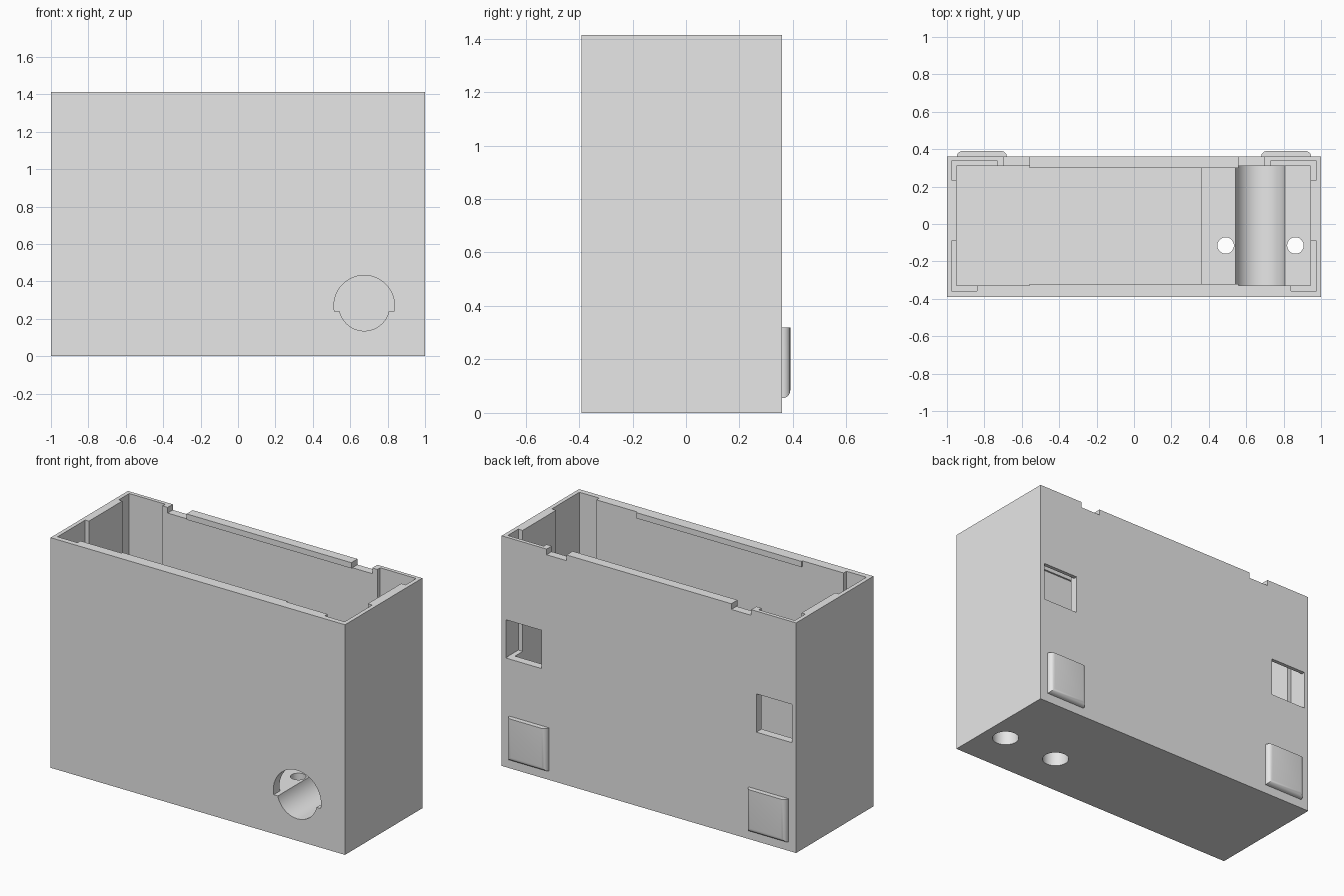
import bpy, bmesh, math
from mathutils import Matrix, Vector

if "Cube" in bpy.data.objects:
    bpy.data.objects.remove(bpy.data.objects["Cube"])

grey = bpy.data.materials.new("light_grey")
grey.diffuse_color = (0.8, 0.8, 0.8, 1)
grey.use_nodes = True
grey.node_tree.nodes["Principled BSDF"].inputs["Base Color"].default_value = grey.diffuse_color


def finish(name, bm):
    bmesh.ops.recalc_face_normals(bm, faces=bm.faces)
    me = bpy.data.meshes.new(name)
    bm.to_mesh(me)
    bm.free()
    me.materials.append(grey)
    ob = bpy.data.objects.new(name, me)
    bpy.context.collection.objects.link(ob)
    return ob


def box_bm(x, y, z):
    bm = bmesh.new()
    bmesh.ops.create_cube(bm, size=1)
    for v in bm.verts:
        v.co = Vector([r[0] if c < 0 else r[1] for c, r in zip(v.co, (x, y, z))])
    return bm


def box(name, x, y, z):
    return finish(name, box_bm(x, y, z))


def cylinder(name, radius, centre, length, axis="Z", sides=48):
    bm = bmesh.new()
    rot = Matrix.Rotation(math.pi / 2, 4, "X") if axis == "Y" else Matrix()
    bmesh.ops.create_cone(bm, cap_ends=True, segments=sides, radius1=radius, radius2=radius,
                          depth=length, matrix=Matrix.Translation(centre) @ rot)
    return finish(name, bm)


def boolean(target, tool, operation="DIFFERENCE"):
    mod = target.modifiers.new("cut", "BOOLEAN")
    mod.operation, mod.solver, mod.object = operation, "EXACT", tool
    bpy.context.view_layer.objects.active = target
    bpy.ops.object.modifier_apply(modifier=mod.name)
    bpy.data.objects.remove(tool)


def smooth(ob):
    bpy.ops.object.select_all(action="DESELECT")
    ob.select_set(True)
    bpy.context.view_layer.objects.active = ob
    bpy.ops.object.shade_smooth_by_angle(angle=math.radians(30))


H = 1.413
TX, TZ = 0.675, 0.27          # axis of the round channel
LEDGE = 0.24                  # top of the raised floor block

# Case: solid box hollowed out, leaving a raised block at the right end
case = box("case", (-1, 1), (-0.39, 0.36), (0, H))
boolean(case, box("cavity", (-0.95, 0.945), (-0.33, 0.31), (LEDGE, 2)))
boolean(case, box("deep_cavity", (-0.95, 0.36), (-0.33, 0.31), (0.055, 0.5)))

# Round channel in the block, running out through the front wall
boolean(case, cylinder("channel", 0.135, (TX, -0.095, TZ), 0.81, "Y"))

# Wider upper part of the front opening, squared off at ledge height
opening = cylinder("opening", 0.162, (TX, -0.4, TZ), 0.2, "Y")
boolean(opening, box("opening_limit", (0.4, 0.9), (-0.6, 0), (LEDGE, 0.6)), "INTERSECT")
boolean(case, opening)

# Screw holes with wide counterbores from below
for x in (0.49, 0.863):
    boolean(case, cylinder("screw_hole", 0.044, (x, -0.115, 0.2), 0.6))
    boolean(case, cylinder("counterbore", 0.075, (x, -0.115, 0), 0.28))

SLOT = 0.67                   # lower end of the corner slots and windows
for s in (-1, 1):
    def span(a, b):
        return tuple(sorted((s * a, s * b)))
    # L-shaped corner slots
    boolean(case, box("slot", span(0.73, 0.975), (0.235, 0.337), (SLOT, 2)))
    boolean(case, box("slot", span(0.84, 0.975), (-0.358, -0.09), (SLOT, 2)))
    # Rear latch windows
    boolean(case, box("window", span(0.73, 0.972), (0.25, 0.5), (SLOT, 0.905)))
    # Notches in the rear rim
    boolean(case, box("notch", span(0.56, 0.695), (0.25, 0.5), (H - 0.035, 2)))
smooth(case)

# Thin lips along the inside of the rim
box("rear_lip", (-0.56, 0.56), (0.30, 0.32), (H - 0.035, H))
box("front_lip", (-0.56, 0.56), (-0.34, -0.32), (H - 0.035, H))

# Rear pads, rounded on the sides and bottom
for s, name in ((-1, "left_pad"), (1, "right_pad")):
    bm = box_bm(tuple(sorted((s * 0.68, s * 0.947))), (0.35, 0.39), (0.055, 0.32))
    edges = [e for e in bm.edges if all(v.co.y > 0.38 for v in e.verts)
             and not all(v.co.z > 0.3 for v in e.verts)]
    bmesh.ops.bevel(bm, geom=edges, offset=0.029, segments=5, profile=0.5, affect="EDGES")
    smooth(finish(name, bm))
